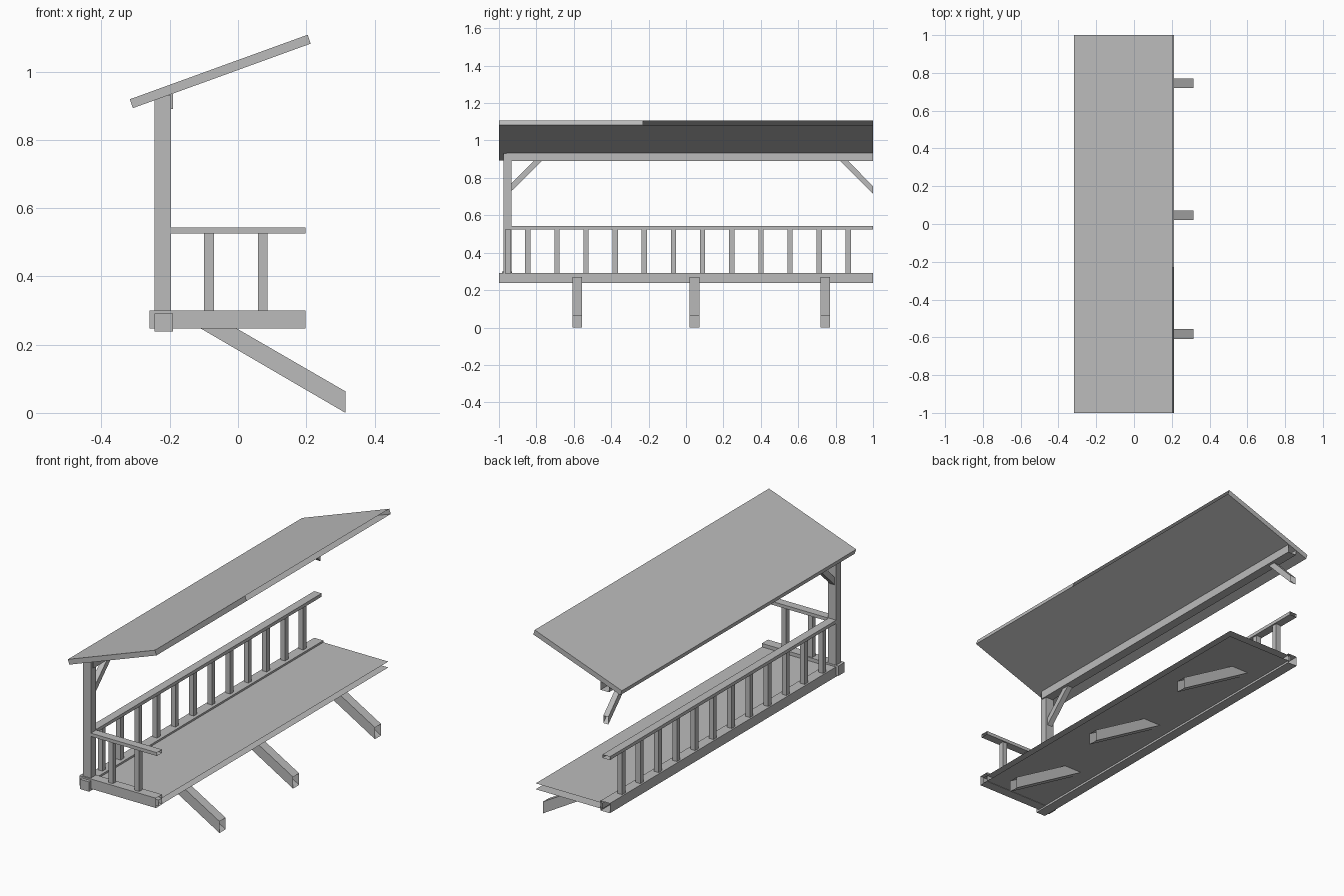
import bpy, bmesh

cube = bpy.data.objects.get("Cube")
if cube:
    bpy.data.objects.remove(cube, do_unlink=True)

GREY = 0.5
mat = bpy.data.materials.new("plain_grey")
mat.use_nodes = True
mat.diffuse_color = (GREY, GREY, GREY, 1)
mat.node_tree.nodes["Principled BSDF"].inputs["Base Color"].default_value = (GREY, GREY, GREY, 1)


def finish(name, bm):
    mesh = bpy.data.meshes.new(name)
    bm.to_mesh(mesh)
    bm.free()
    mesh.materials.append(mat)
    obj = bpy.data.objects.new(name, mesh)
    bpy.context.collection.objects.link(obj)
    return obj


def prism(name, profile, axis, lo, hi, open_sides=(), cap_lo=True, cap_hi=True):
    """Extrude a profile along x or y, leaving the listed sides open."""
    bm = bmesh.new()

    def ring(t):
        return [bm.verts.new((t, a, b) if axis == "x" else (a, t, b)) for a, b in profile]

    first, last = ring(lo), ring(hi)
    n = len(profile)
    # Close first, fix the normals, then take out the open faces
    sides = [bm.faces.new((first[i], first[(i + 1) % n], last[(i + 1) % n], last[i])) for i in range(n)]
    caps = [bm.faces.new(first), bm.faces.new(last)]
    bmesh.ops.recalc_face_normals(bm, faces=bm.faces)
    drop = [sides[i] for i in open_sides]
    drop += [f for f, keep in zip(caps, (cap_lo, cap_hi)) if not keep]
    bmesh.ops.delete(bm, geom=drop, context="FACES")
    return finish(name, bm)


def box(name, x, y, z, **kw):
    """Box running along y; side order is bottom, +x, top, -x."""
    return prism(name, [(x[0], z[0]), (x[1], z[0]), (x[1], z[1]), (x[0], z[1])], "y", *y, **kw)


# Sloping roof slab, with the eave face on one stretch only
roof = [(-0.317, 0.919), (0.204, 1.108), (0.213, 1.082), (-0.308, 0.893)]
prism("roof_front", roof, "y", -1, -0.23, cap_hi=False)
prism("roof_back", roof, "y", -0.23, 1, open_sides=[1], cap_lo=False)

# Main frame
box("corner_post", (-0.245, -0.197), (-0.975, -0.932), (0.28, 0.93))
box("long_sill", (-0.245, -0.19), (-1, 1), (0.238, 0.291), cap_hi=False)
box("top_beam", (-0.24, -0.19), (-0.96, 1), (0.89, 0.934), cap_hi=False)
box("side_sill", (-0.26, 0.198), (-0.983, -0.93), (0.247, 0.3), open_sides=[1])

# Floor, open along its outer edge and far end
box("floor", (-0.2, 0.198), (-0.96, 1), (0.249, 0.281), open_sides=[1], cap_hi=False)

# Handrails
RAIL_Z = (0.525, 0.543)
box("long_handrail", (-0.245, -0.2), (-0.935, 1), RAIL_Z, cap_hi=False)
box("side_handrail", (-0.2, 0.198), (-0.975, -0.93), RAIL_Z, open_sides=[1])

# Balusters
H = 0.014
for i in range(12):
    y = -0.846 + i * 0.1558
    box(f"long_baluster_{i + 1}", (-0.222 - H, -0.222 + H), (y - H, y + H), (0.285, 0.528))
for i, x in enumerate((-0.085, 0.072)):
    box(f"side_baluster_{i + 1}", (x - H, x + H), (-0.952 - H, -0.952 + H), (0.285, 0.528))

# Diagonal braces under the top beam
prism("front_brace", [(-0.935, 0.728), (-0.768, 0.893), (-0.81, 0.893), (-0.935, 0.77)],
      "x", -0.236, -0.206)
prism("back_brace", [(0.823, 0.893), (1, 0.715), (1, 0.755), (0.865, 0.893)],
      "x", -0.236, -0.206, open_sides=[1])

# Slanted supports below the floor, open at the outer end
strut = [(-0.148, 0.27), (0.315, 0), (0.315, 0.063), (-0.043, 0.27)]
for i, y in enumerate((-0.582, 0.046, 0.745)):
    prism(f"floor_strut_{i + 1}", strut, "y", y - 0.026, y + 0.026, open_sides=[1])
